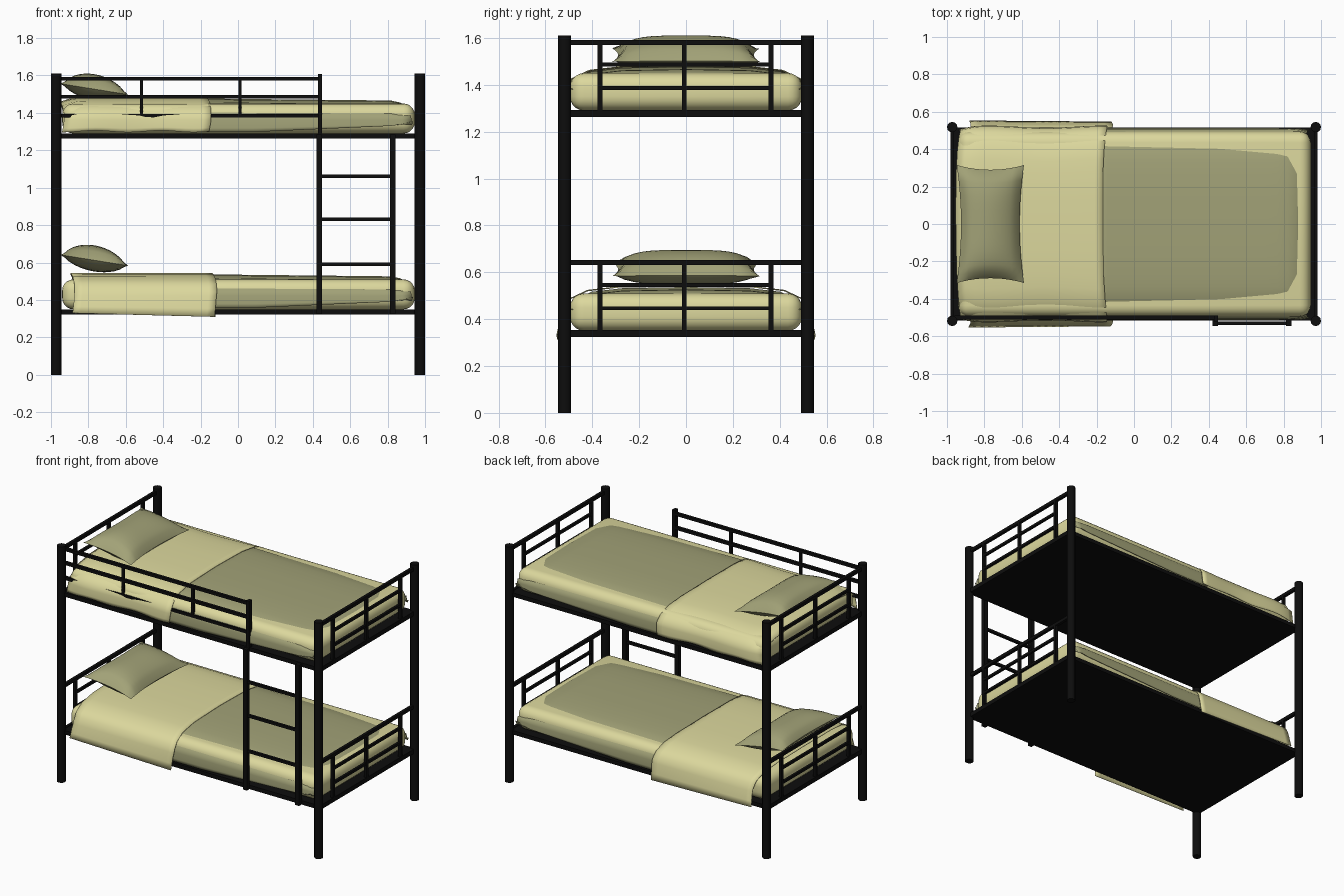
import bpy, bmesh, math
from mathutils import Vector

if "Cube" in bpy.data.objects:
    bpy.data.objects.remove(bpy.data.objects["Cube"])


def material(name, col):
    m = bpy.data.materials.new(name)
    m.diffuse_color = (*col, 1)
    m.use_nodes = True
    m.node_tree.nodes["Principled BSDF"].inputs["Base Color"].default_value = m.diffuse_color
    return m


BLACK = material("black_metal", (0.004, 0.004, 0.004))
SHEET = material("pale_yellow_sheet", (0.72, 0.69, 0.34))
OLIVE = material("olive_blanket", (0.36, 0.36, 0.185))


def finish(name, bm, mat, smooth=None):
    bmesh.ops.recalc_face_normals(bm, faces=bm.faces)
    me = bpy.data.meshes.new(name)
    bm.to_mesh(me)
    bm.free()
    ob = bpy.data.objects.new(name, me)
    bpy.context.collection.objects.link(ob)
    me.materials.append(mat)
    if smooth:
        bpy.ops.object.select_all(action='DESELECT')
        ob.select_set(True)
        bpy.context.view_layer.objects.active = ob
        bpy.ops.object.shade_smooth_by_angle(angle=math.radians(smooth))
    return ob


def box(name, x0, x1, y0, y1, z0, z1, mat=BLACK):
    bm = bmesh.new()
    bmesh.ops.create_cube(bm, size=1)
    for v in bm.verts:
        v.co = Vector(((x0 + x1) / 2 + v.co.x * (x1 - x0),
                       (y0 + y1) / 2 + v.co.y * (y1 - y0),
                       (z0 + z1) / 2 + v.co.z * (z1 - z0)))
    return finish(name, bm, mat)


def surface(name, nu, nv, fn, mat, thick=0.0, smooth=50):
    """Grid of points fn(u, v) with u, v in 0..1."""
    bm = bmesh.new()
    g = [[bm.verts.new(fn(i / nu, j / nv)) for j in range(nv + 1)] for i in range(nu + 1)]
    for i in range(nu):
        for j in range(nv):
            bm.faces.new((g[i][j], g[i + 1][j], g[i + 1][j + 1], g[i][j + 1]))
    ob = finish(name, bm, mat, smooth)
    if ob.data.polygons[len(ob.data.polygons) // 2].normal.z < 0:
        ob.data.flip_normals()
    if thick:
        s = ob.modifiers.new("thickness", 'SOLIDIFY')
        s.thickness = thick
    return ob


def arch(v, half, top, low):
    """Soft mattress cross-section from one hem over the top to the other."""
    pts = [(half, low), (half, 0.05), (half - 0.005, 0.095), (half - 0.035, top - 0.055),
           (half - 0.11, top - 0.02), (half - 0.24, top - 0.005), (0, top)]
    t = abs(v * 2 - 1)
    f = (1 - t) * 6
    k = min(int(f), 5)
    a, b = Vector(pts[k]), Vector(pts[k + 1])
    p = a.lerp(b, f - k)
    return (p.x if v > 0.5 else -p.x), p.y


# corner posts
for sx in (-1, 1):
    for sy in (-1, 1):
        bm = bmesh.new()
        bmesh.ops.create_cone(bm, cap_ends=True, segments=12, radius1=0.028,
                              radius2=0.028, depth=1.61)
        bmesh.ops.translate(bm, verts=bm.verts, vec=(sx * 0.972, sy * 0.518, 0.805))
        finish("corner_post", bm, BLACK, 40)


def pillow(name, z):
    """Cushion with pinched corners, leaning slightly on the head rail."""
    for side in (1, -1):
        def fn(u, v):
            a, b = u * 2 - 1, v * 2 - 1
            x = a * 0.18 * (1 - 0.13 * (1 - b * b))
            y = b * 0.315 * (1 - 0.08 * (1 - a * a))
            h = max(0, (1 - a * a) * (1 - b ** 4)) ** 0.6
            return (-0.768 + x, y, z + 0.012 - x * 0.16 + h * (0.08 if side > 0 else -0.06))
        ob = surface(name + ("_top" if side > 0 else "_underside"), 12, 16, fn, OLIVE)
        if side < 0:
            ob.data.flip_normals()


def bunk(prefix, z, hanging):
    # solid base
    box(prefix + "_bed_base", -0.965, 0.965, -0.515, 0.515, z - 0.027, z)

    # mattress
    mat = box(prefix + "_mattress", -0.94, 0.945, -0.495, 0.495, z, z + 0.16, SHEET)
    bv = mat.modifiers.new("round", 'BEVEL')
    bv.width, bv.segments = 0.06, 5
    for p in mat.data.polygons:
        p.use_smooth = True

    # blanket: hem lifts toward the foot, end rolls over
    def blanket(u, v):
        x = -0.2 + 1.135 * u
        roll = max(0, (u - 0.88) / 0.12) ** 2
        y, h = arch(v, 0.512 - 0.012 * roll, 0.187 - 0.012 * u - 0.03 * roll,
                    0.008 + 0.05 * max(0, u - 0.25) + 0.02 * roll)
        x -= 0.03 * roll * (1 - abs(2 * v - 1))
        return (x, y, z + h)
    surface(prefix + "_blanket", 20, 24, blanket, OLIVE, 0.004)

    # folded-back sheet, hanging outside the frame or tucked in
    def fold(u, v):
        x = (-0.885 if hanging else -0.94) + (0.76 if hanging else 0.785) * u
        x += 0.012 * math.sin(v * 9)
        roll = 0 if hanging else max(0, 1 - u / 0.15) ** 2
        if hanging:
            y, h = arch(v, 0.53, 0.195 - 0.002 * u, -0.02 - 0.02 * u)
            y *= 1 + max(0, 0.09 - h) * (0.4 - 0.15 * u)
        else:
            y, h = arch(v, 0.516 + 0.006 * math.sin(u * 8) - 0.015 * roll,
                        0.19 - 0.025 * roll, 0.006 + 0.01 * math.sin(u * 7) ** 2)
        return (x, y, z + h)
    surface(prefix + "_folded_sheet", 18, 24, fold, SHEET, 0.004)

    # pillow
    pillow(prefix + "_pillow", z + (0.25 if hanging else 0.225))

    # end rails at head and foot
    for s in (-1, 1):
        x0, x1 = s * 0.972 - 0.01, s * 0.972 + 0.01
        box(prefix + "_end_cross_bar", x0, x1, -0.51, 0.51, z - 0.027, z + 0.003)
        box(prefix + "_end_top_rail", x0, x1, -0.5, 0.5, z + 0.28, z + 0.302)
        for h in (0.096, 0.196):
            box(prefix + "_end_rail", x0 + 0.002, x1 - 0.002, -0.365, 0.365,
                z + h - 0.008, z + h + 0.009)
        for y in (-0.367, -0.007, 0.363):
            box(prefix + "_end_spindle", x0, x1, y - 0.01, y + 0.01, z, z + 0.285)


bunk("lower", 0.35, True)
bunk("upper", 1.29, False)

# front guard rail of the upper bunk
for h in (1.385, 1.487, 1.582):
    box("guard_rail", -0.96, 0.44, -0.51, -0.49, h - 0.01, h + 0.01)
for x in (-0.515, 0.01):
    box("guard_spindle", x - 0.008, x + 0.008, -0.508, -0.492, 1.385, 1.582)
box("guard_end_post", 0.427, 0.449, -0.522, -0.49, 1.27, 1.607)

# ladder
for x, top in ((0.434, 1.285), (0.828, 1.285)):
    box("ladder_stile", x - 0.015, x + 0.015, -0.546, -0.515, 0.325, top)
for h in (0.59, 0.832, 1.062):
    box("ladder_rung", 0.434, 0.828, -0.54, -0.522, h - 0.009, h + 0.009)
